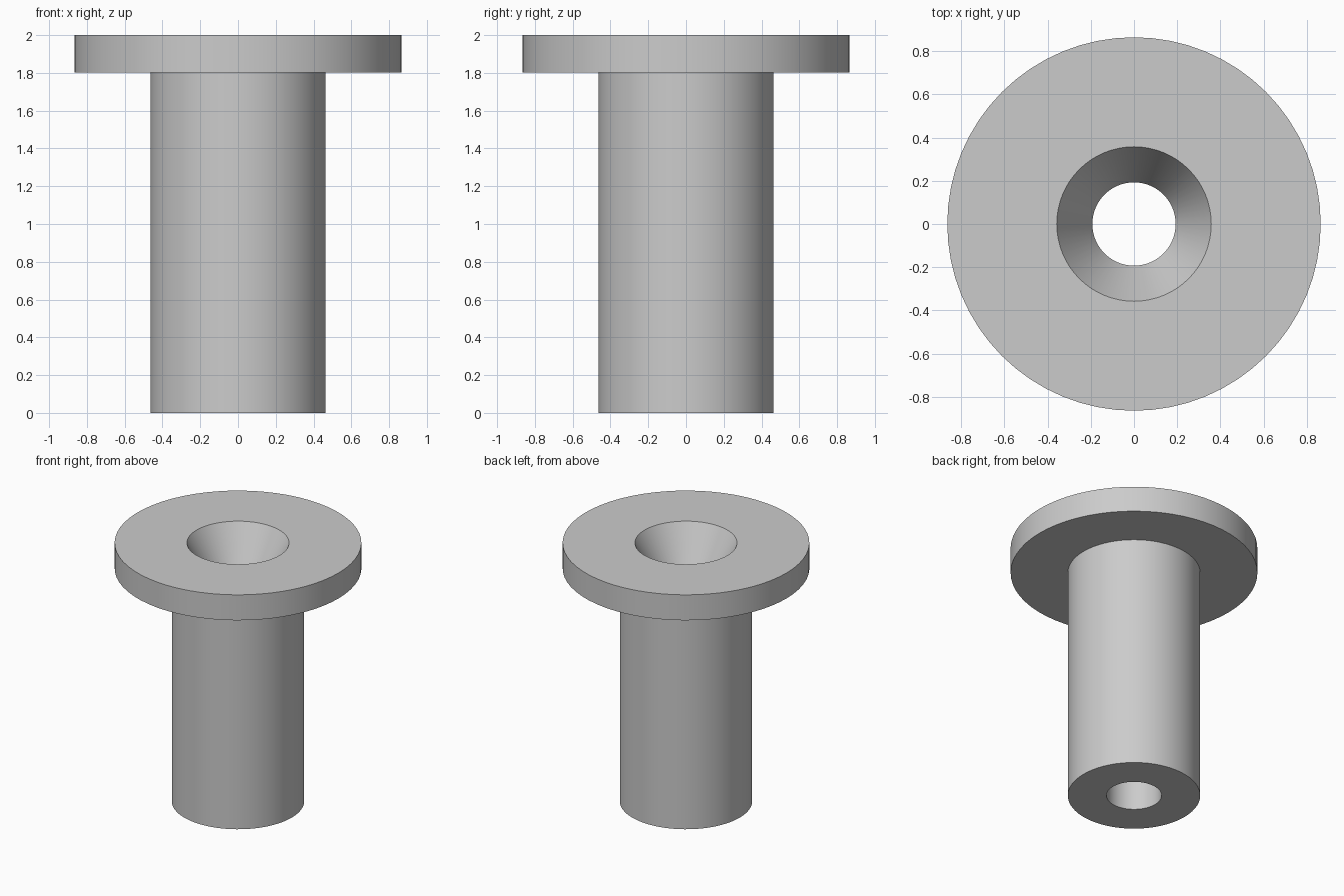
import bpy
import bmesh
import math

default_cube = bpy.data.objects.get("Cube")
if default_cube:
    bpy.data.objects.remove(default_cube, do_unlink=True)

SEGMENTS = 64
HEIGHT = 2.0
FLANGE_BOTTOM = 1.803
FLANGE_RADIUS = 0.865
SHAFT_RADIUS = 0.464
BORE_RADIUS = 0.193
COUNTERSINK_RADIUS = 0.358
COUNTERSINK_DEPTH = 0.3

# Plain grey material
grey = bpy.data.materials.new("plain_grey")
grey.use_nodes = True
colour = (0.6, 0.6, 0.6, 1.0)
grey.diffuse_color = colour
grey.node_tree.nodes["Principled BSDF"].inputs["Base Color"].default_value = colour


def lathe(name, profile):
    """Turn a closed (radius, height) outline around the z axis."""
    bm = bmesh.new()
    verts = [bm.verts.new((r, 0, z)) for r, z in profile]
    edges = [bm.edges.new((a, b)) for a, b in zip(verts, verts[1:] + verts[:1])]
    bmesh.ops.spin(bm, geom=verts + edges, cent=(0, 0, 0), axis=(0, 0, 1),
                   angle=math.tau, steps=SEGMENTS, use_merge=True)
    bmesh.ops.remove_doubles(bm, verts=bm.verts[:], dist=0.0001)
    bmesh.ops.recalc_face_normals(bm, faces=bm.faces[:])
    mesh = bpy.data.meshes.new(name)
    bm.to_mesh(mesh)
    bm.free()
    mesh.materials.append(grey)
    obj = bpy.data.objects.new(name, mesh)
    bpy.context.collection.objects.link(obj)
    bpy.ops.object.select_all(action="DESELECT")
    obj.select_set(True)
    bpy.context.view_layer.objects.active = obj
    bpy.ops.object.shade_smooth_by_angle(angle=math.radians(20))
    return obj


# Flanged sleeve with a straight bore and a conical mouth
lathe("flanged_bushing", [
    (BORE_RADIUS, 0),
    (SHAFT_RADIUS, 0),
    (SHAFT_RADIUS, FLANGE_BOTTOM),
    (FLANGE_RADIUS, FLANGE_BOTTOM),
    (FLANGE_RADIUS, HEIGHT),
    (COUNTERSINK_RADIUS, HEIGHT),
    (BORE_RADIUS, HEIGHT - COUNTERSINK_DEPTH),
])
